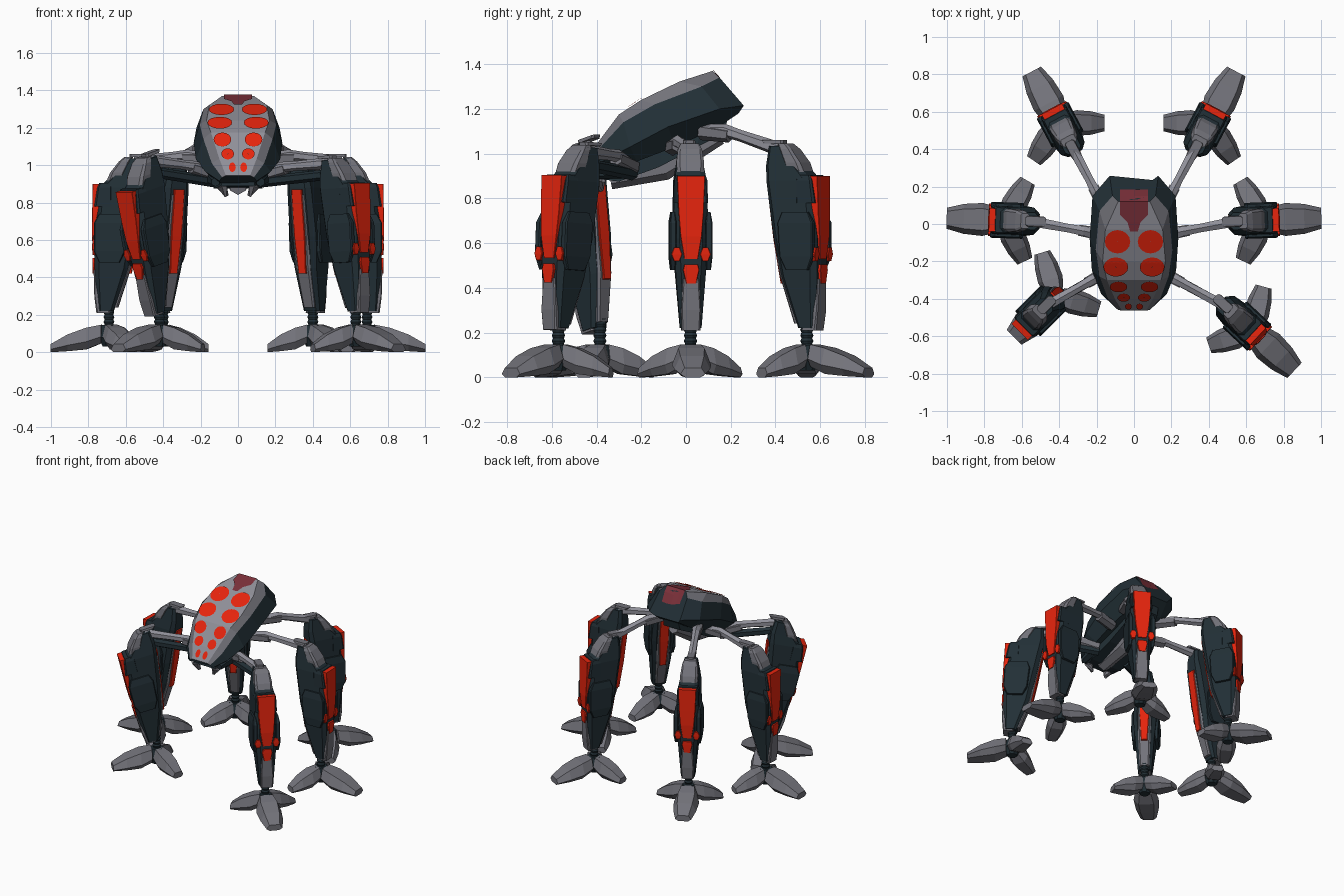
import bpy, bmesh, math
from mathutils import Vector, Matrix
from mathutils.bvhtree import BVHTree

if "Cube" in bpy.data.objects:
    bpy.data.objects.remove(bpy.data.objects["Cube"])


def material(name, rgb):
    m = bpy.data.materials.new(name)
    m.diffuse_color = (*rgb, 1)
    m.use_nodes = True
    m.node_tree.nodes["Principled BSDF"].inputs["Base Color"].default_value = m.diffuse_color
    return m


LIGHT = material("light_grey", (0.28, 0.28, 0.32))
GREY = material("grey", (0.17, 0.17, 0.195))
DARK = material("dark_slate", (0.016, 0.029, 0.037))
RED = material("red", (0.8, 0.018, 0.004))
MAROON = material("maroon", (0.2, 0.03, 0.042))


def add(name, mesh, matrix=None):
    ob = bpy.data.objects.new(name, mesh)
    bpy.context.collection.objects.link(ob)
    if matrix is not None:
        ob.matrix_world = matrix
    return ob


def loft(name, rings, mats, rule=None):
    """Bridge closed rings of points, cap both ends."""
    bm = bmesh.new()
    vs = [[bm.verts.new(p) for p in r] for r in rings]
    n = len(rings[0])
    for a, b in zip(vs, vs[1:]):
        for i in range(n):
            j = (i + 1) % n
            f = bm.faces.new((a[i], a[j], b[j], b[i]))
            f.material_index = rule(i) if rule else 0
    for end in (vs[0], vs[-1]):
        bm.faces.new(end).material_index = rule(-1) if rule else 0
    bmesh.ops.recalc_face_normals(bm, faces=bm.faces)
    me = bpy.data.meshes.new(name)
    bm.to_mesh(me)
    bm.free()
    for m in mats:
        me.materials.append(m)
    return me


def upright(name, mat, stations, chamfer=0.35):
    """Chamfered column; stations are (z, inner r, outer r, half width)."""
    rings = []
    for z, a, b, w in stations:
        c = min(w, (b - a) / 2) * chamfer
        half = [(a, w - c), (a + c, w), (b - c, w), (b, w - c)]
        rings.append([(x, y, z) for x, y in half] + [(x, -y, z) for x, y in reversed(half)])
    return loft(name, rings, [mat])


def tube(name, mat, pts, sizes, sides=6):
    pts = [Vector(p) for p in pts]
    rings = []
    for i, p in enumerate(pts):
        t = (pts[min(i + 1, len(pts) - 1)] - pts[max(i - 1, 0)]).normalized()
        side = t.cross(Vector((0, 0, 1) if abs(t.z) < 0.9 else (0, 1, 0))).normalized()
        up = side.cross(t)
        ang = [2 * math.pi * (k + 0.5) / sides for k in range(sides)]
        rings.append([p + (side * math.cos(a) + up * math.sin(a)) * sizes[i] for a in ang])
    return loft(name, rings, [mat])


# Body shell: per station (y, z, half width) for top, shoulder, rim and bottom
stations = [
    [(.12, 1.37, .085), (.15, 1.34, .115), (.258, 1.215, .13), (.235, 1.18, .10)],
    [(-.03, 1.322, .153), (.07, 1.30, .185), (.15, 1.2, .222), (.13, 1.11, .13)],
    [(-.20, 1.24, .168), (-.14, 1.22, .205), (-.08, 1.12, .237), (-.05, 1.03, .16)],
    [(-.30, 1.175, .145), (-.28, 1.14, .185), (-.25, 1.03, .225), (-.22, .965, .16)],
    [(-.405, 1.035, .10), (-.40, 1.01, .14), (-.375, .965, .175), (-.33, .925, .13)],
    [(-.462, .945, .065), (-.46, .935, .085), (-.445, .915, .10), (-.38, .90, .09)],
]
rings = [[(w, y, z) for y, z, w in s] + [(-w, y, z) for y, z, w in reversed(s)] for s in stations]
shell = loft("body_shell", rings, [DARK, GREY, LIGHT], lambda i: {7: 2, 0: 1, 6: 1}.get(i, 0))
add("body_shell", shell)
bvh = BVHTree.FromPolygons([v.co for v in shell.vertices], [tuple(p.vertices) for p in shell.polygons])


def decal(name, rows, mat, direction):
    """Thin sheet of point rows, laid onto the shell along a direction."""
    d = Vector(direction).normalized()
    bm = bmesh.new()
    grid = []
    for row in rows:
        line = []
        for p in row:
            hit = bvh.ray_cast(Vector(p) - d * 0.5, d)[0]
            line.append(bm.verts.new((hit if hit else Vector(p)) - d * 0.007))
        grid.append(line)
    for a, b in zip(grid, grid[1:]):
        for i in range(len(a) - 1):
            bm.faces.new((a[i], a[i + 1], b[i + 1], b[i]))
    bmesh.ops.remove_doubles(bm, verts=bm.verts, dist=1e-5)
    bmesh.ops.recalc_face_normals(bm, faces=bm.faces)
    if sum(f.normal.z for f in bm.faces) < 0:
        bmesh.ops.reverse_faces(bm, faces=bm.faces)
    me = bpy.data.meshes.new(name)
    bm.to_mesh(me)
    bm.free()
    me.materials.append(mat)
    add(name, me)


# Red back spots in mirrored pairs
V = Vector((0, .8, .6))
for x, y, z, rx, rv in [(.088, -.085, 1.285, .068, .068), (.097, -.225, 1.22, .066, .06),
                        (.083, -.335, 1.135, .047, .045), (.055, -.39, 1.055, .034, .035),
                        (.03, -.435, .98, .018, .028)]:
    for s in (1, -1):
        c = Vector((s * x, y, z))
        rows = [[c + (Vector((rx, 0, 0)) * math.cos(a) + V * rv * math.sin(a)) * k
                 for a in [2 * math.pi * i / 16 for i in range(17)]] for k in (1, .75, .5, .25, .02)]
        decal("back_spot", rows, RED, (0, .6, -.8))

# Maroon rear panel
decal("rear_panel", [[(w * k / 2, y, 1.3) for k in range(-2, 3)] for y, w in
                     [(.185, .075), (.15, .075), (.119, .075), (.05, .075), (.01, .035), (-.04, .02)]],
      MAROON, (0, 0, -1))

# Belly machinery under the shell
add("belly", loft("belly", [[(w, y, a), (w * .9, y + .02, b), (-w * .9, y + .02, b), (-w, y, a)]
    for y, a, b, w in [(-.41, .89, .97, .09), (-.30, .875, 1.0, .13), (-.12, .94, 1.05, .12),
                       (.05, 1.03, 1.14, .11), (.17, 1.09, 1.17, .07)]], [DARK]))
add("belly_keel", tube("belly_keel", GREY, [(0, -.34, .89), (0, -.1, .94), (0, .15, 1.08)], [.05, .06, .04]))
for s in (1, -1):
    add("fang", tube("fang", GREY, [(s * .07, -.36, .93), (s * .085, -.39, .88), (s * .06, -.38, .835)],
                     [.03, .03, .012]))
    add("cheek", tube("cheek", DARK, [(s * .13, -.28, .93), (s * .12, -.40, .91)], [.04, .025]))

# Foot parts
toe_rings = [[(r, k * w, z) for k, z in ((.66, b), (1, a + (b - a) * .35), (.6, a), (-.6, a),
              (-1, a + (b - a) * .35), (-.66, b))]
             for r, a, b, w in [(.04, .05, .155, .068), (.12, .016, .138, .088), (.22, .006, .1, .08),
                                (.312, 0, .045, .056)]]
toe = loft("toe", toe_rings, [GREY])
foot_parts = [("ankle_base", tube("ankle_base", DARK, [(0, 0, .03), (0, 0, .08), (0, 0, .145)], [.035, .06, .045], 8)),
              ("ankle_stem", tube("ankle_stem", DARK, [(0, 0, .1 + .0125 * i) for i in range(14)],
                                  [.03 if i % 2 else .024 for i in range(14)], 10))]

# Leg shell parts, in a frame where +x points away from the body
leg_parts = [
    ("leg_shell", upright("leg_shell", DARK, [(.22, -.025, .058, .048), (.45, -.105, .075, .066),
        (.62, -.14, .08, .08), (.88, -.18, .05, .072), (.95, -.185, -.02, .06), (1.035, -.175, -.08, .046)])),
    ("leg_tip", upright("leg_tip", GREY, [(.21, -.01, .066, .042), (.30, .03, .077, .044),
        (.44, .03, .081, .036)], .2)),
    ("knee_cap", upright("knee_cap", GREY, [(.89, -.07, .022, .058), (.96, -.09, -.008, .062),
        (1.02, -.115, -.055, .054), (1.045, -.13, -.085, .04)])),
    ("knee_fin", upright("knee_fin", GREY, [(1.045, -.21, -.11, .028), (1.06, -.22, -.11, .025)])),
    ("shoulder_block", upright("shoulder_block", DARK, [(.78, -.02, .076, .076), (.88, -.02, .06, .074),
        (.905, -.02, .05, .066)], .2)),
    ("outer_red_plate", upright("outer_red_plate", RED, [(.53, .045, .084, .03), (.63, .045, .09, .047),
        (.74, .045, .088, .056), (.90, .05, .085, .062)], .06)),
    ("lower_red_plate", upright("lower_red_plate", RED, [(.42, .03, .086, .022), (.48, .03, .088, .036),
        (.505, .03, .088, .03)], .06)),
    ("inner_grey_rail", upright("inner_grey_rail", GREY, [(.24, -.05, -.0, .034), (.45, -.118, -.06, .043),
        (.62, -.146, -.09, .048), (.84, -.18, -.12, .045)])),
    ("inner_red_strip", upright("inner_red_strip", RED, [(.42, -.122, -.08, .022), (.62, -.154, -.1, .032),
        (.87, -.188, -.12, .031)], .1)),
]
for s in (1, -1):
    g = upright("side_guard", DARK, [(.48, -.06, .05, .01), (.54, -.09, .078, .016),
                                     (.69, -.10, .078, .016), (.74, -.08, .05, .008)])
    g.transform(Matrix.Translation((0, s * .08, 0)))
    d = upright("red_stud", RED, [(.52, .03, .084, .012), (.55, .03, .087, .024), (.58, .03, .087, .012)], .1)
    d.transform(Matrix.Translation((0, s * .064, 0)))
    leg_parts += [("side_guard", g), ("red_stud", d)]

# Six legs: foot x, foot y, heading, outward lean, hip point
legs = [(.69, .02, 2, 0, (.15, -.06, 1.03)), (-.69, .02, 178, 0, (-.15, -.06, 1.03)),
        (.40, .54, 62, 0, (.15, .07, 1.10)), (-.40, .54, 118, 0, (-.15, .07, 1.10)),
        (.63, -.57, -43, -3, (.12, -.24, .94)), (-.42, -.385, 225, 14.5, (-.12, -.24, .94))]
for x, y, heading, lean, hip in legs:
    base = Matrix.Translation((x, y, 0)) @ Matrix.Rotation(math.radians(heading), 4, 'Z')
    upper = base @ Matrix.Translation((0, 0, .15)) @ Matrix.Rotation(math.radians(lean), 4, 'Y') \
        @ Matrix.Translation((0, 0, -.15))
    for turn, size in ((0, 1), (118, .78), (-118, .78)):
        add("toe", toe, base @ Matrix.Rotation(math.radians(turn), 4, 'Z') @ Matrix.Diagonal((size, size, .95, 1)))
    for name, me in foot_parts:
        add(name, me, base)
    for name, me in leg_parts:
        add(name, me, upper)
    # Arm from the hip to the knee, with hip joint and, in front, a dark lower strut
    knee, hip = upper @ Vector((-.14, 0, 1.02)), Vector(hip)
    mid = hip.lerp(knee, .5) + Vector((0, 0, .02))
    add("arm", tube("arm", LIGHT, [hip, hip.lerp(mid, .6) + Vector((0, 0, .015)), mid, knee],
                    [.032, .03, .026, .032]))
    add("hip_joint", tube("hip_joint", GREY, [hip, hip.lerp(knee, .36) + Vector((0, 0, .012))], [.04, .034]))
    if y < -.2:
        add("arm_strut", tube("arm_strut", DARK, [hip - Vector((0, 0, .03)), knee - Vector((0, 0, .06))],
                              [.03, .028]))
